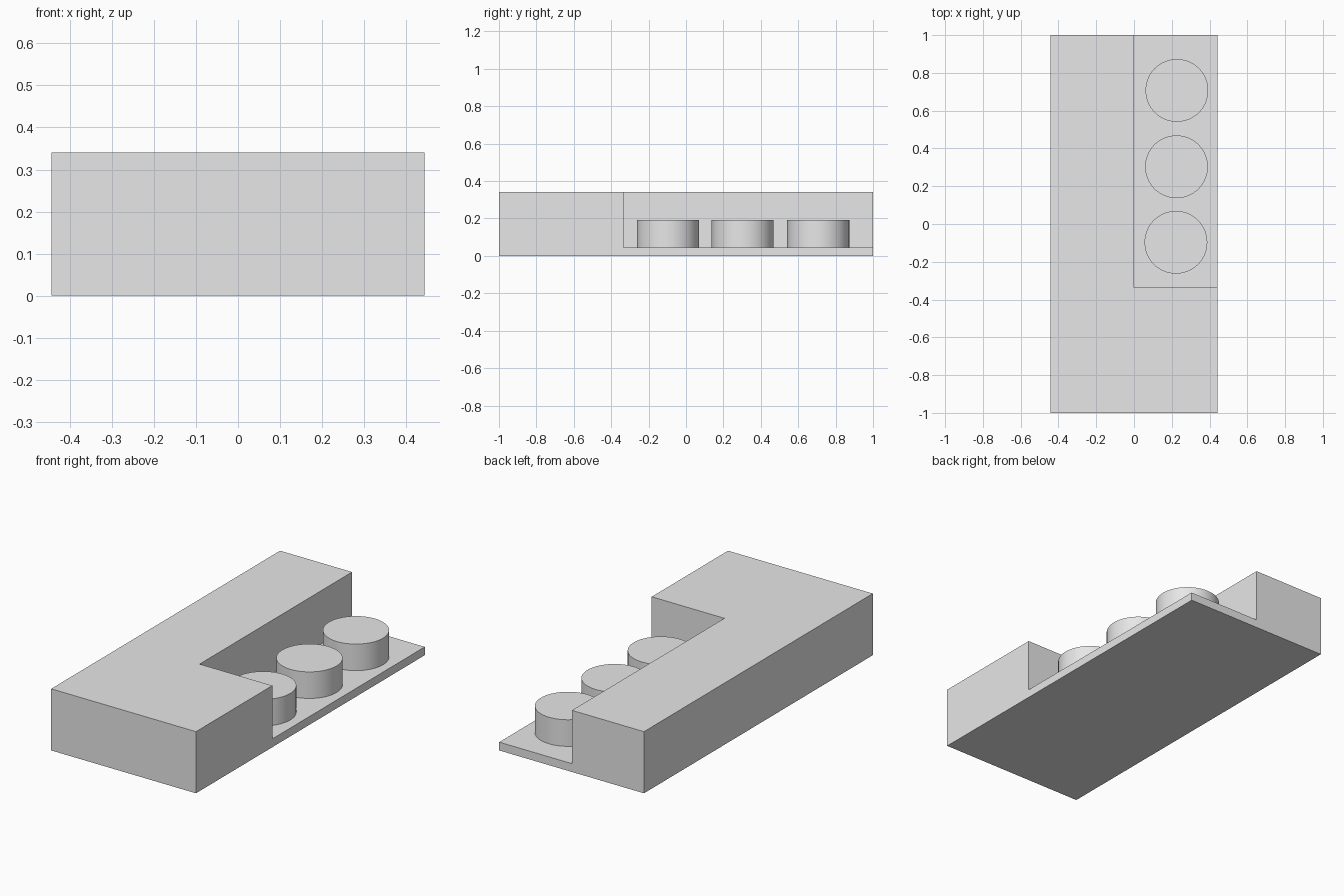
import bpy
import bmesh
import math

# Remove the default cube
cube = bpy.data.objects.get("Cube")
if cube:
    bpy.data.objects.remove(cube, do_unlink=True)

# Single light grey material
GREY = (0.8, 0.8, 0.8, 1.0)
grey = bpy.data.materials.new("light_grey")
grey.use_nodes = True
grey.diffuse_color = GREY
grey.node_tree.nodes["Principled BSDF"].inputs["Base Color"].default_value = GREY

HALF_X, HALF_Y, HEIGHT = 0.443, 1.0, 0.341
LEDGE_X, LEDGE_Y, LEDGE_Z = -0.002, -0.333, 0.046
PEG_RADIUS, PEG_HEIGHT = 0.166, 0.147


def prism(name, outline, z0, z1):
    """Extrude a flat outline from z0 up to z1."""
    bm = bmesh.new()
    face = bm.faces.new([bm.verts.new((x, y, z0)) for x, y in outline])
    top = bmesh.ops.extrude_face_region(bm, geom=[face])["geom"]
    verts = [v for v in top if isinstance(v, bmesh.types.BMVert)]
    bmesh.ops.translate(bm, verts=verts, vec=(0, 0, z1 - z0))
    bmesh.ops.recalc_face_normals(bm, faces=bm.faces)
    mesh = bpy.data.meshes.new(name)
    bm.to_mesh(mesh)
    bm.free()
    mesh.materials.append(grey)
    obj = bpy.data.objects.new(name, mesh)
    bpy.context.collection.objects.link(obj)
    return obj


# L-shaped body standing full height around the ledge
prism("body", [(-HALF_X, -HALF_Y), (HALF_X, -HALF_Y), (HALF_X, LEDGE_Y),
               (LEDGE_X, LEDGE_Y), (LEDGE_X, HALF_Y), (-HALF_X, HALF_Y)],
      0, HEIGHT)

# Thin ledge filling the back left corner
prism("ledge", [(LEDGE_X, LEDGE_Y), (HALF_X, LEDGE_Y),
                (HALF_X, HALF_Y), (LEDGE_X, HALF_Y)], 0, LEDGE_Z)

# Row of three round pegs on the ledge
for name, x, y in (("front_peg", 0.222, -0.097),
                   ("middle_peg", 0.225, 0.303),
                   ("back_peg", 0.227, 0.707)):
    bpy.ops.mesh.primitive_cylinder_add(
        vertices=96, radius=PEG_RADIUS, depth=PEG_HEIGHT,
        location=(x, y, LEDGE_Z + PEG_HEIGHT / 2))
    peg = bpy.context.object
    peg.name = name
    peg.data.materials.append(grey)
    bpy.ops.object.shade_smooth_by_angle(angle=math.radians(30))
